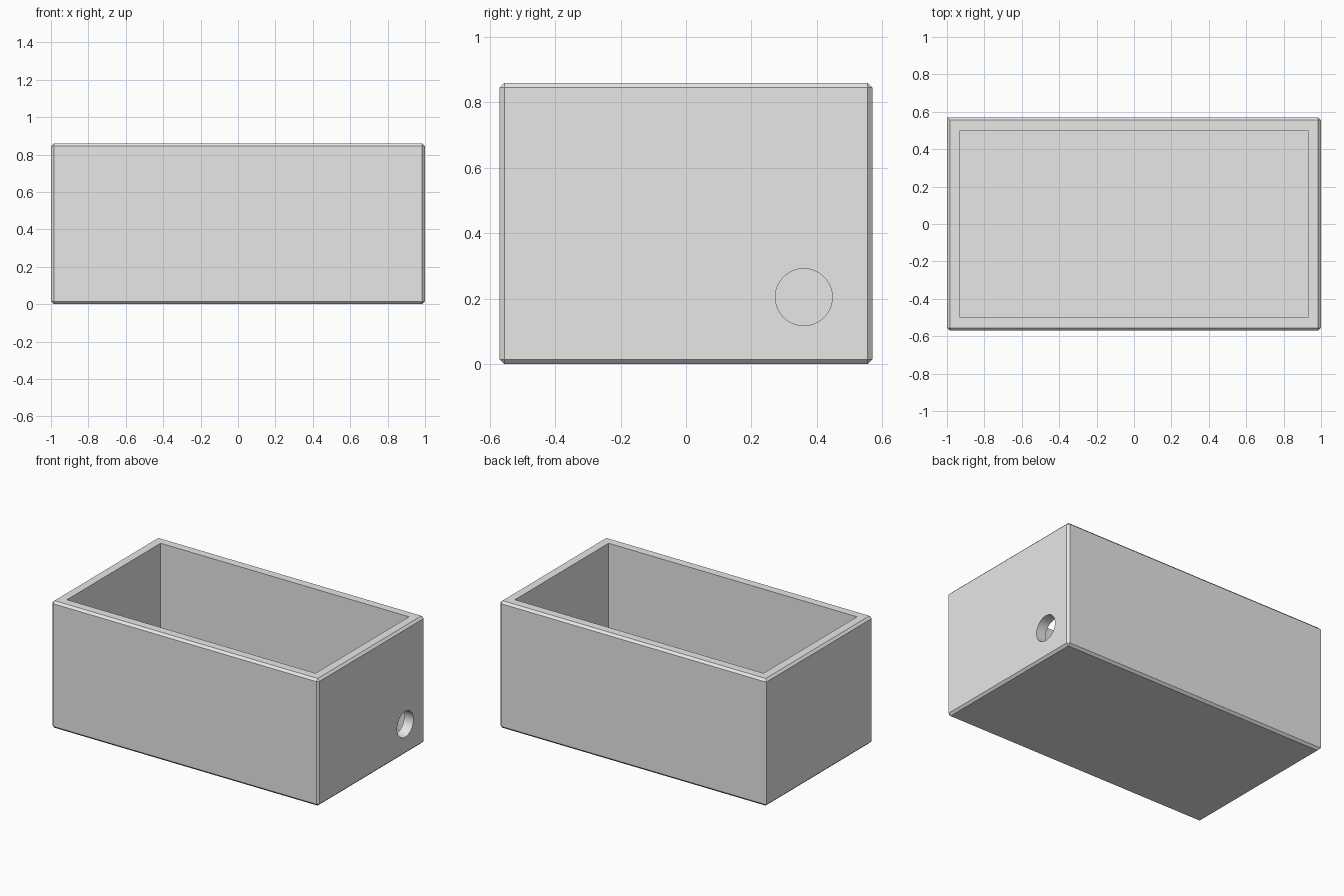
import bpy
import bmesh
import math
from mathutils import Matrix, Vector

default = bpy.data.objects.get("Cube")
if default:
    bpy.data.objects.remove(default, do_unlink=True)

WIDTH, DEPTH, HEIGHT = 2.0, 1.14, 0.86
WALL, CHAMFER = 0.07, 0.015

grey = bpy.data.materials.new("light grey")
grey.use_nodes = True
colour = (0.8, 0.8, 0.8, 1)
grey.diffuse_color = colour
grey.node_tree.nodes["Principled BSDF"].inputs["Base Color"].default_value = colour


def make_object(name, bm):
    mesh = bpy.data.meshes.new(name)
    bm.to_mesh(mesh)
    bm.free()
    mesh.materials.append(grey)
    obj = bpy.data.objects.new(name, mesh)
    bpy.context.collection.objects.link(obj)
    return obj


def box_mesh(size, bottom):
    bm = bmesh.new()
    centre = Matrix.Translation((0, 0, bottom + size[2] / 2))
    bmesh.ops.create_cube(bm, size=1, matrix=centre @ Matrix.Diagonal((*size, 1)))
    return bm


def is_chamfered(edge):
    # The vertical edge at the back left stays sharp
    a, b = edge.verts
    upright = abs(a.co.z - b.co.z) > CHAMFER
    return not (upright and a.co.x < 0 and a.co.y > 0)


# Outer box with chamfered edges
bm = box_mesh((WIDTH, DEPTH, HEIGHT), 0)
bmesh.ops.bevel(bm, geom=[e for e in bm.edges if is_chamfered(e)],
                offset=CHAMFER, segments=1, affect='EDGES')
box = make_object("open_box", bm)

# Cavity, open at the top
cavity = make_object("cavity_cutter", box_mesh(
    (WIDTH - 2 * WALL, DEPTH - 2 * WALL, HEIGHT), WALL))

# Round cable hole through one end wall
bm = bmesh.new()
bmesh.ops.create_cone(bm, cap_ends=True, segments=64, radius1=0.087, radius2=0.087,
                      depth=4 * WALL,
                      matrix=Matrix.Translation(Vector((WIDTH / 2, 0.36, 0.205)))
                      @ Matrix.Rotation(math.pi / 2, 4, 'Y'))
hole = make_object("hole_cutter", bm)

# Cut the box and discard the cutters
bpy.ops.object.select_all(action='DESELECT')
bpy.context.view_layer.objects.active = box
box.select_set(True)
for cutter in (cavity, hole):
    cutter.hide_render = True
    cut = box.modifiers.new(cutter.name, 'BOOLEAN')
    cut.operation = 'DIFFERENCE'
    cut.solver = 'EXACT'
    cut.object = cutter
    bpy.ops.object.modifier_apply(modifier=cut.name)
    bpy.data.objects.remove(cutter, do_unlink=True)

bpy.ops.object.shade_smooth_by_angle(angle=math.radians(30))
